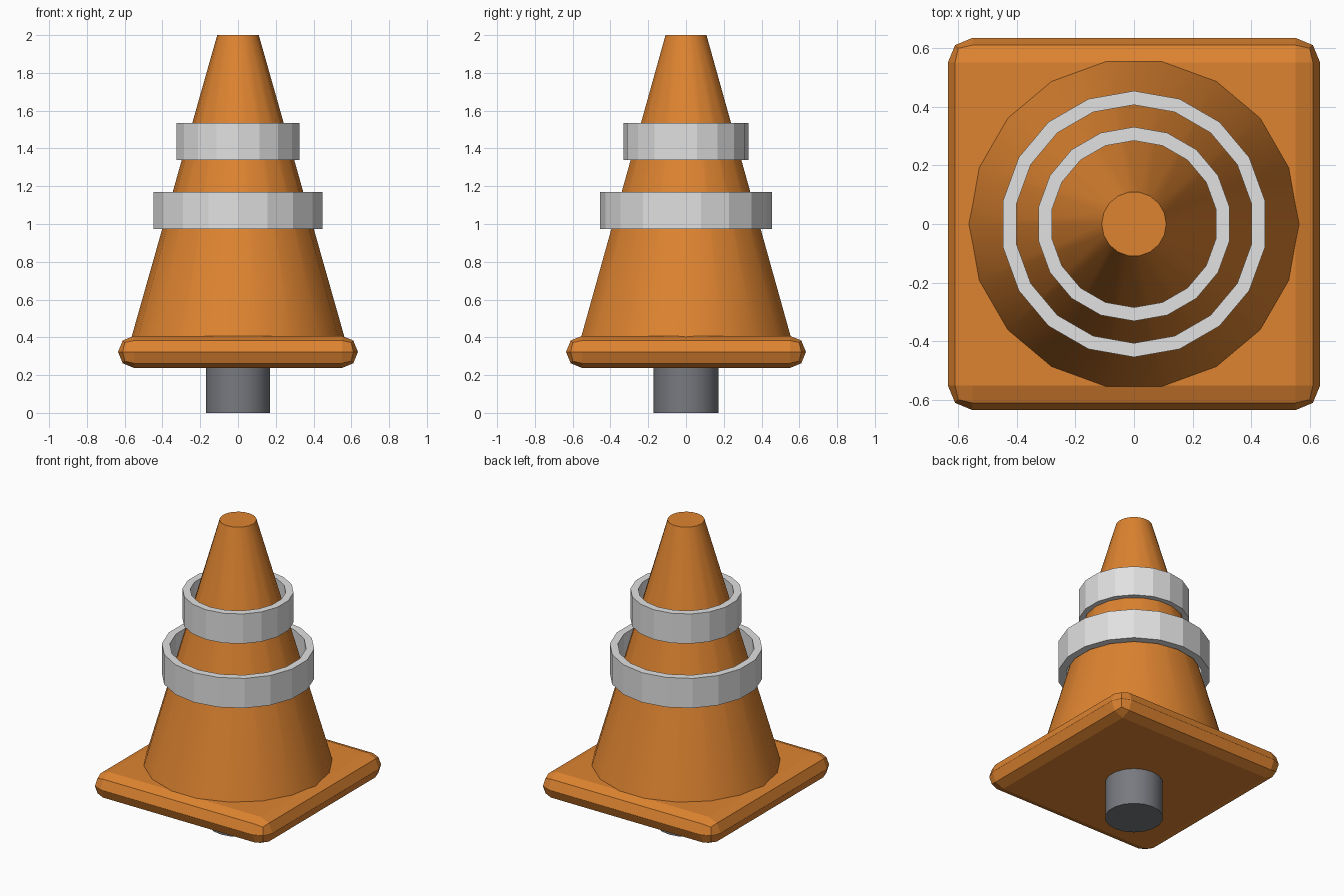
import bpy

if "Cube" in bpy.data.objects:
    bpy.data.objects.remove(bpy.data.objects["Cube"], do_unlink=True)

SIDES = 18


def material(name, rgb):
    mat = bpy.data.materials.new(name)
    mat.use_nodes = True
    mat.diffuse_color = (*rgb, 1)
    mat.node_tree.nodes["Principled BSDF"].inputs["Base Color"].default_value = (*rgb, 1)
    return mat


orange = material("orange rubber", (0.73, 0.23, 0.03))
silver = material("light grey band", (0.75, 0.75, 0.75))
grey = material("dark grey plug", (0.19, 0.195, 0.215))


def finish(name, mat, smooth=False):
    obj = bpy.context.object
    obj.name = obj.data.name = name
    obj.data.materials.append(mat)
    if smooth:
        bpy.ops.object.shade_smooth_by_angle()
    return obj


def frustum(name, mat, r_bottom, r_top, z0, z1, turn=0.0):
    bpy.ops.mesh.primitive_cone_add(vertices=SIDES, radius1=r_bottom, radius2=r_top,
                                    depth=z1 - z0, location=(0, 0, (z0 + z1) / 2),
                                    rotation=(0, 0, turn))
    return finish(name, mat, smooth=True)


def band(name, r_outer, thickness, z0, z1):
    # open faceted tube thickened inwards
    bpy.ops.mesh.primitive_cylinder_add(vertices=SIDES, radius=r_outer, depth=z1 - z0,
                                        end_fill_type='NOTHING',
                                        location=(0, 0, (z0 + z1) / 2))
    obj = finish(name, silver)
    wall = obj.modifiers.new("wall", 'SOLIDIFY')
    wall.thickness = thickness
    wall.offset = -1
    wall.use_even_offset = True


# Square foot with chunky two-step rounded edges
bpy.ops.mesh.primitive_cube_add(size=1, location=(0, 0, 0.323))
base = bpy.context.object
base.scale = (1.27, 1.27, 0.17)
bpy.ops.object.transform_apply(location=False, rotation=False, scale=True)
finish("base_plate", orange)
bevel = base.modifiers.new("rounded edges", 'BEVEL')
bevel.width = 0.0845
bevel.segments = 2

# Cone body, turned half a facet so that a corner lies on the x axis
frustum("cone_body", orange, 0.564, 0.11, 0.4, 2.0, turn=3.14159265 / SIDES)

# Reflective bands around the cone
band("lower_band", 0.454, 0.047, 0.974, 1.169)
band("upper_band", 0.331, 0.046, 1.339, 1.534)

# Plug under the foot
frustum("bottom_plug", grey, 0.173, 0.173, 0.0, 0.3)
